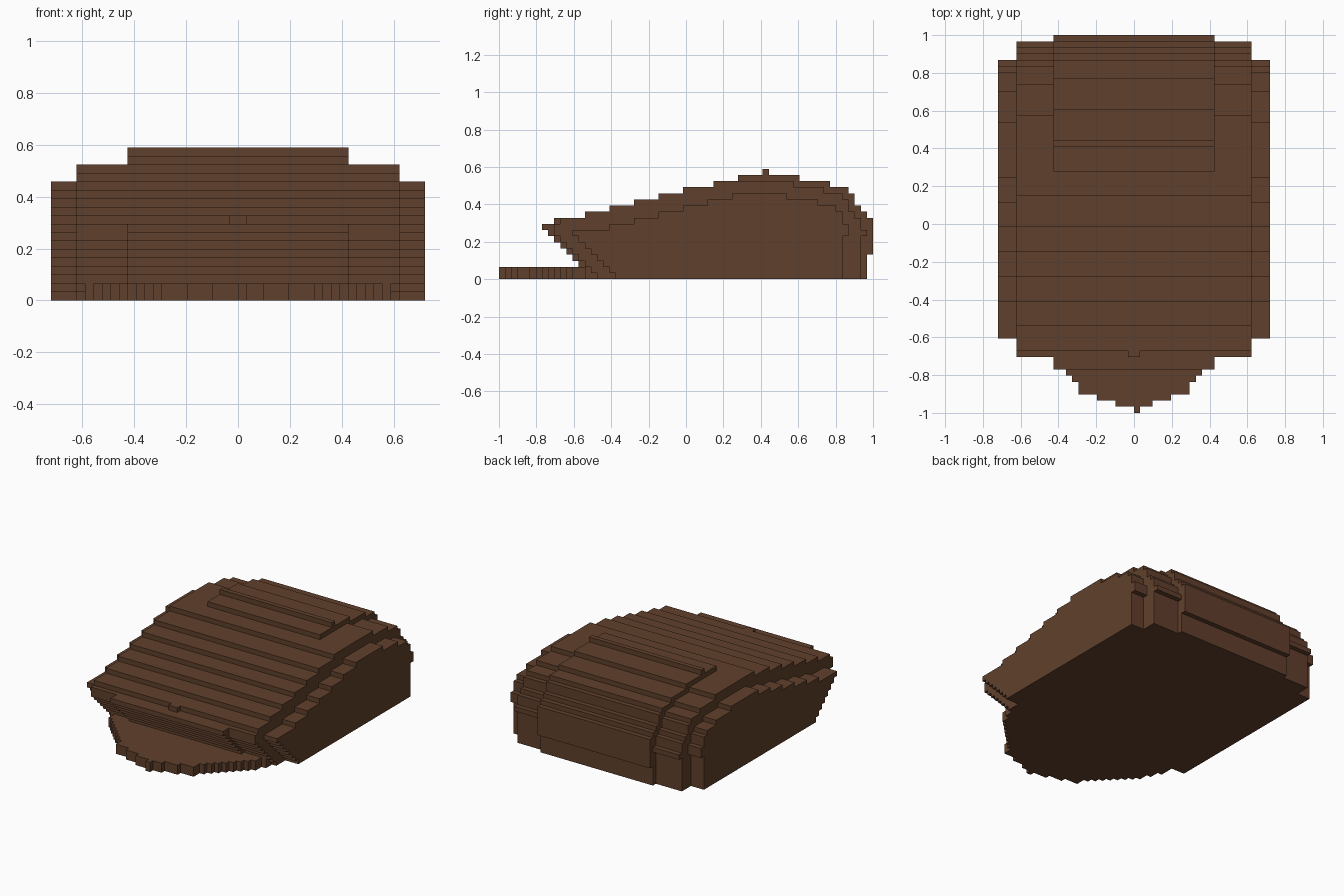
import bpy, bmesh

if "Cube" in bpy.data.objects:
    bpy.data.objects.remove(bpy.data.objects["Cube"])

V = 2 / 61  # size of one block step

brown = bpy.data.materials.new("dark_brown")
brown.diffuse_color = (0.118, 0.051, 0.025, 1)
brown.use_nodes = True
brown.node_tree.nodes["Principled BSDF"].inputs["Base Color"].default_value = brown.diffuse_color


def prism(bm, points, axis, lo, hi):
    """Extrude a 2D outline along x (points are y,z) or z (points are x,y)."""
    def place(p, d):
        return (d, p[0], p[1]) if axis == "x" else (p[0], p[1], d)
    verts = [bm.verts.new(place(p, lo)) for p in points]
    face = bm.faces.new(verts)
    ext = bmesh.ops.extrude_face_region(bm, geom=[face])
    delta = (hi - lo, 0, 0) if axis == "x" else (0, 0, hi - lo)
    bmesh.ops.translate(bm, vec=delta,
                        verts=[e for e in ext["geom"] if isinstance(e, bmesh.types.BMVert)])


def finish(bm, name):
    bmesh.ops.recalc_face_normals(bm, faces=bm.faces)
    mesh = bpy.data.meshes.new(name)
    bm.to_mesh(mesh)
    bm.free()
    mesh.materials.append(brown)
    bpy.context.collection.objects.link(bpy.data.objects.new(name, mesh))


def stepped(lows, highs):
    """Stepped outline from the low and high limit of each row."""
    pts = []
    for k, a in enumerate(lows):
        pts += [(a, k), (a, k + 1)]
    for k in reversed(range(len(highs))):
        pts += [(highs[k], k + 1), (highs[k], k)]
    clean = []
    for p in pts:
        if not clean or p != clean[-1]:
            clean.append(p)
    return clean


def slab(name, front, back, spans):
    outline = [(y * V - 1, z * V) for y, z in stepped(front, back)]
    bm = bmesh.new()
    for x0, x1 in spans:
        prism(bm, outline, "x", x0 * V, x1 * V)
    finish(bm, name)


# Body: front and back limits of each layer, bottom to top
slab("body_centre",
     [15, 14, 13, 12, 11, 10, 9, 8, 7, 10, 14, 18, 22, 26, 30, 35, 39, 43],
     [60] * 4 + [61] * 6 + [60, 59, 58, 58, 57, 54, 49, 44],
     [(-13, 13)])
slab("body_shoulders",
     [16, 15, 14, 13, 12, 11, 10, 9, 9, 10, 14, 18, 22, 26, 30, 35],
     [59] * 7 + [60, 59, 59, 58, 57, 57, 56, 53, 48],
     [(-19, -13), (13, 19)])
slab("body_sides",
     [19, 18, 17, 16, 15, 14, 13, 12, 18, 22, 26, 30, 34, 38],
     [56] * 7 + [57, 57, 56, 56, 55, 52, 47],
     [(-22, -19), (19, 22)])

# Rounded front plate: half width of each row, front to back
half = [3, 6, 9, 9, 10, 11, 12, 13, 14, 15, 16, 17, 17, 18, 18, 18]
bm = bmesh.new()
prism(bm, [(x * V, (r + 1) * V - 1) for x, r in stepped([-h for h in half], half)],
      "z", 0, 2 * V)
finish(bm, "front_plate")

# Single block at the tip of the plate
bm = bmesh.new()
prism(bm, [(0, -1), (V, -1), (V, V - 1), (0, V - 1)], "z", 0, 2 * V)
finish(bm, "plate_tip")

# Small knob on the front lip
bm = bmesh.new()
prism(bm, [(-V, 9 * V - 1), (V, 9 * V - 1), (V, 10 * V - 1), (-V, 10 * V - 1)],
      "z", 9 * V, 10 * V)
finish(bm, "lip_knob")
